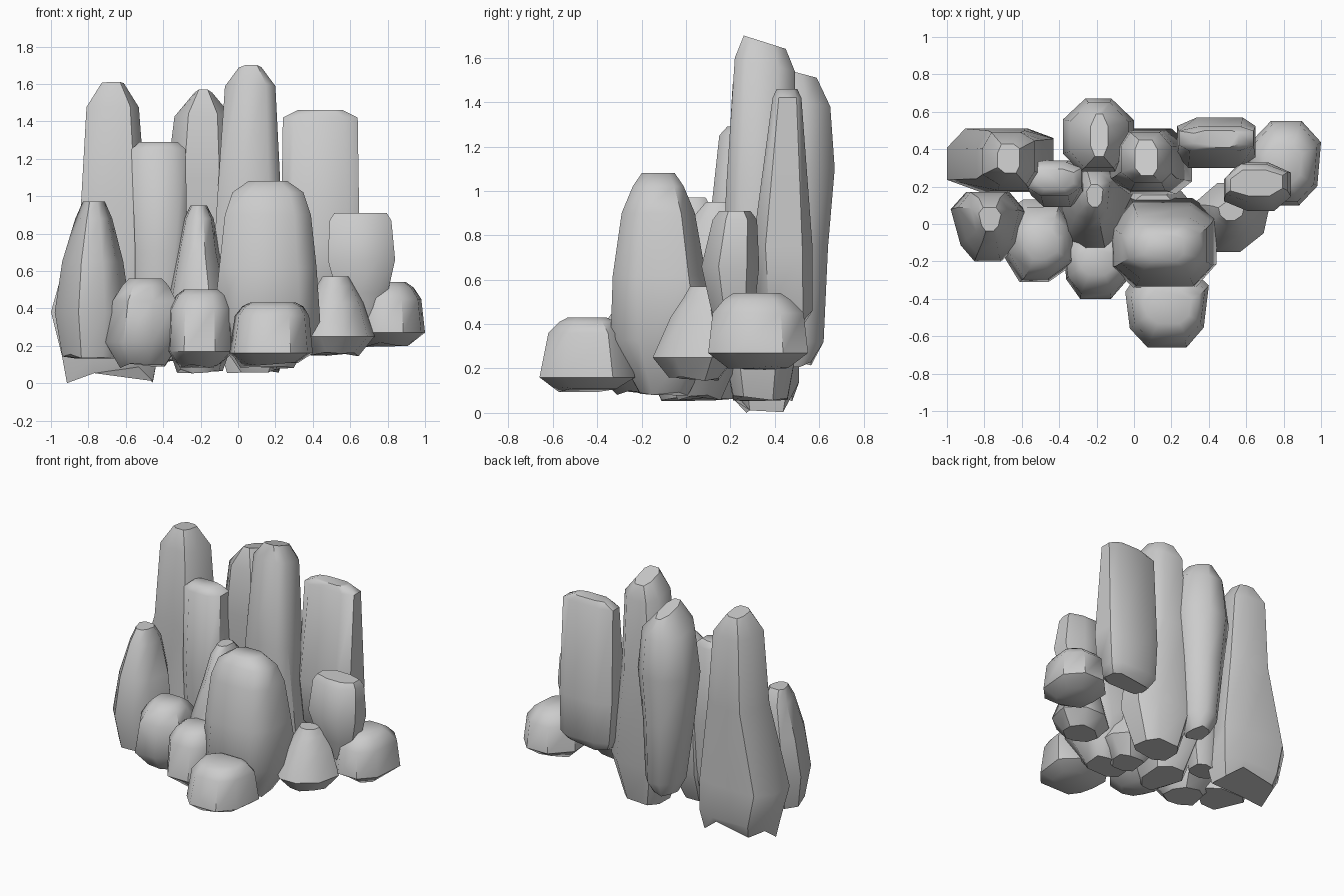
import bpy, bmesh, random


def rock(name, seed, foot, rings, crown, tilt=0.0, cut=0.5, jag=0.03,
         turn=0.0, wedge=0.0):
    """Loft chamfered-box rings (z, x0, x1, y0, y1) into one faceted stone.
    foot / crown = (z, x scale, y scale) relative to the first / last ring;
    turn rotates the outline inside its box, wedge narrows the front side."""
    rnd = random.Random(seed)

    def shrink(ring, cap):
        z, sx, sy = cap
        cx, cy = (ring[1] + ring[2]) / 2, (ring[3] + ring[4]) / 2
        hx, hy = (ring[2] - ring[1]) / 2 * sx, (ring[4] - ring[3]) / 2 * sy
        return (z, cx - hx, cx + hx, cy - hy, cy + hy)

    full = [shrink(rings[0], foot)] + list(rings) + [shrink(rings[-1], crown)]
    base = [(1, -cut), (1, cut), (cut, 1), (-cut, 1),
            (-1, cut), (-1, -cut), (-cut, -1), (cut, -1)]
    # irregular corners, shared by every ring so the sides stay clean
    outline = []
    for u, v in base:
        d = rnd.uniform(-0.12, 0.12)
        if abs(u) == 1:
            v = max(-0.9, min(0.9, v + d + turn * u))
        else:
            u = max(-0.9, min(0.9, u + d - turn * v))
        outline.append((u * min(1, 1 + wedge * (v - cut)), v))

    bm = bmesh.new()
    loops = []
    for k, (z, x0, x1, y0, y1) in enumerate(full):
        loop = []
        for u, v in outline:
            dz = 0.0
            if k == 0:
                dz = rnd.uniform(0, jag)
            elif k >= len(full) - 2:
                dz = -tilt * v
            loop.append(bm.verts.new(((x0 + x1) / 2 + u * (x1 - x0) / 2,
                                      (y0 + y1) / 2 + v * (y1 - y0) / 2, z + dz)))
        loops.append(loop)
    n = len(outline)
    for a, b in zip(loops, loops[1:]):
        for i in range(n):
            j = (i + 1) % n
            bm.faces.new((a[i], a[j], b[j], b[i]))
    bm.faces.new(loops[-1])
    bm.faces.new(loops[0][::-1])
    bmesh.ops.recalc_face_normals(bm, faces=bm.faces)
    me = bpy.data.meshes.new(name)
    bm.to_mesh(me)
    bm.free()
    for p in me.polygons:
        p.use_smooth = True
    me.set_sharp_from_angle(angle=0.8)
    ob = bpy.data.objects.new(name, me)
    bpy.context.collection.objects.link(ob)


# Tall pillars along the back
rock("pillar_left", 1, (0.0, 0.9, 0.8),
     [(0.14, -0.94, -0.43, 0.19, 0.51), (0.38, -1.0, -0.43, 0.17, 0.51),
      (0.95, -0.84, -0.49, 0.18, 0.50), (1.47, -0.81, -0.53, 0.21, 0.49)],
     (1.6, 0.42, 0.55), 0.01, jag=0.12, turn=0.1)
rock("pillar_inner_left", 2, (0.1, 0.7, 0.8),
     [(0.35, -0.55, -0.29, 0.12, 0.34), (0.7, -0.55, -0.27, 0.09, 0.34),
      (1.25, -0.57, -0.28, 0.15, 0.33)], (1.29, 0.7, 0.6), cut=0.55)
rock("pillar_back", 3, (0.2, 0.6, 0.6),
     [(0.32, -0.29, -0.05, 0.34, 0.62), (0.75, -0.34, -0.03, 0.3, 0.64),
      (1.1, -0.38, 0.0, 0.28, 0.67), (1.41, -0.34, -0.03, 0.3, 0.65)],
     (1.54, 0.3, 0.65), 0.03, cut=0.4)
rock("pillar_tallest", 4, (0.05, 0.6, 0.7),
     [(0.35, -0.15, 0.31, 0.16, 0.51), (1.0, -0.11, 0.23, 0.18, 0.5),
      (1.57, -0.07, 0.2, 0.22, 0.49)], (1.67, 0.45, 0.7), 0.03, cut=0.55)
rock("slab_right", 5, (0.38, 0.8, 0.6),
     [(0.46, 0.25, 0.64, 0.32, 0.57), (0.75, 0.23, 0.65, 0.3, 0.57),
      (1.42, 0.24, 0.64, 0.39, 0.52)], (1.46, 0.6, 0.7), cut=0.6)

# Mid-height stones
rock("front_monolith", 6, (0.07, 0.5, 0.45),
     [(0.33, -0.13, 0.44, -0.34, 0.14), (0.62, -0.10, 0.42, -0.33, 0.09),
      (0.9, -0.07, 0.39, -0.29, 0.04), (1.02, -0.03, 0.35, -0.24, -0.01)],
     (1.08, 0.55, 0.65), cut=0.55)
rock("left_spire", 7, (0.13, 0.8, 0.7),
     [(0.38, -0.98, -0.57, -0.2, 0.17), (0.65, -0.94, -0.61, -0.16, 0.17),
      (0.88, -0.87, -0.67, -0.09, 0.14)], (0.97, 0.6, 0.55), wedge=0.25)
rock("middle_cone", 8, (0.05, 0.6, 0.6),
     [(0.3, -0.41, 0.0, -0.22, 0.33), (0.7, -0.33, -0.1, -0.03, 0.31),
      (0.88, -0.29, -0.13, 0.03, 0.27)], (0.95, 0.55, 0.5), wedge=0.15)
rock("right_stump", 9, (0.33, 0.7, 0.6),
     [(0.48, 0.53, 0.8, 0.11, 0.31), (0.66, 0.48, 0.84, 0.07, 0.33),
      (0.87, 0.49, 0.82, 0.12, 0.32)], (0.91, 0.85, 0.7), turn=0.1)

# Low boulders around the front
rock("boulder_left", 10, (0.08, 0.6, 0.55),
     [(0.22, -0.71, -0.31, -0.31, 0.13), (0.44, -0.67, -0.33, -0.29, 0.09),
      (0.52, -0.62, -0.37, -0.24, 0.03)], (0.56, 0.7, 0.6), cut=0.45, turn=-0.1)
rock("boulder_centre", 11, (0.08, 0.6, 0.55),
     [(0.17, -0.38, -0.02, -0.4, 0.0), (0.4, -0.37, -0.03, -0.37, -0.04),
      (0.47, -0.33, -0.06, -0.32, -0.08)], (0.5, 0.7, 0.6), wedge=0.1)
rock("boulder_front", 12, (0.09, 0.65, 0.6),
     [(0.16, -0.05, 0.4, -0.66, -0.23), (0.36, -0.02, 0.38, -0.62, -0.27),
      (0.41, 0.02, 0.35, -0.57, -0.32)], (0.43, 0.75, 0.7), wedge=0.12)
rock("boulder_inner_right", 13, (0.14, 0.6, 0.6),
     [(0.25, 0.3, 0.73, -0.15, 0.22), (0.43, 0.37, 0.67, -0.07, 0.19),
      (0.52, 0.42, 0.62, -0.01, 0.15)], (0.57, 0.7, 0.65), cut=0.4, wedge=0.2)
rock("boulder_right", 14, (0.19, 0.6, 0.6),
     [(0.27, 0.6, 1.0, 0.1, 0.55), (0.45, 0.62, 0.98, 0.12, 0.53),
      (0.51, 0.66, 0.94, 0.17, 0.47)], (0.54, 0.7, 0.7), cut=0.45, wedge=0.1)
# Buried stone joining the centre
rock("buried_stone", 15, (0.05, 0.5, 0.6),
     [(0.2, -0.08, 0.3, -0.1, 0.22)], (0.4, 0.6, 0.6))
